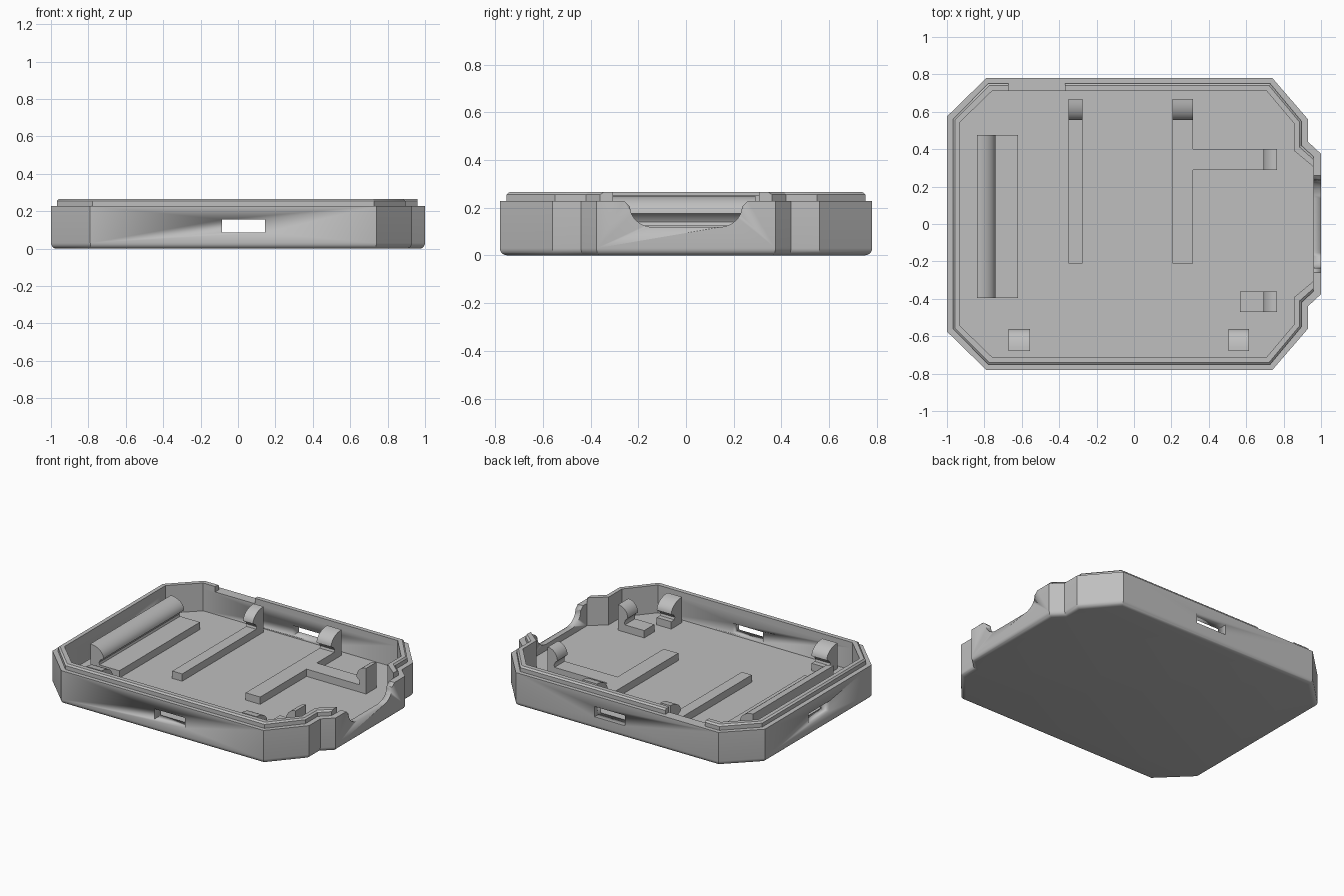
import bpy, bmesh, math
from mathutils import Vector

if "Cube" in bpy.data.objects:
    bpy.data.objects.remove(bpy.data.objects["Cube"])

grey = bpy.data.materials.new("light_grey_plastic")
grey.diffuse_color = (0.52, 0.52, 0.52, 1)
grey.use_nodes = True
grey.node_tree.nodes["Principled BSDF"].inputs["Base Color"].default_value = grey.diffuse_color

FLOOR, RIM, LIP, LOW, HEAD = 0.075, 0.228, 0.265, 0.125, 0.25

# Half outlines from the right side round to the left; the other half is mirrored in y
OUTER = [(1, .375), (.93, .44), (.93, .56), (.74, .78), (-.79, .78), (-1, .575)]
LIP_OUT = [(.96, .36), (.895, .42), (.895, .55), (.727, .752), (-.778, .752), (-.968, .56)]
INNER = [(.96, .305), (.858, .39), (.858, .535), (.71, .71), (-.76, .71), (-.93, .545)]


def mirrored(half):
    return half + [(x, -y) for x, y in reversed(half)]


def finish(name, bm, angle=30):
    bmesh.ops.recalc_face_normals(bm, faces=bm.faces)
    me = bpy.data.meshes.new(name)
    bm.to_mesh(me)
    bm.free()
    me.materials.append(grey)
    ob = bpy.data.objects.new(name, me)
    bpy.context.collection.objects.link(ob)
    bpy.ops.object.select_all(action='DESELECT')
    ob.select_set(True)
    bpy.context.view_layer.objects.active = ob
    bpy.ops.object.shade_smooth_by_angle(angle=math.radians(angle))
    return ob


def skin(name, rings, closed_u, cap=True):
    """Skin a list of 3D rings; closed_u joins the last ring to the first."""
    bm = bmesh.new()
    vs = [[bm.verts.new(p) for p in r] for r in rings]
    n = len(rings[0])
    pairs = list(zip(vs, vs[1:])) + ([(vs[-1], vs[0])] if closed_u else [])
    for a, b in pairs:
        for i in range(n):
            j = (i + 1) % n
            bm.faces.new((a[i], a[j], b[j], b[i]))
    if cap:
        bm.faces.new(vs[0])
        bm.faces.new(vs[-1])
    return finish(name, bm)


def inset(points, d):
    """Offset a counter-clockwise outline inwards by d."""
    out = []
    for i, p in enumerate(points):
        p = Vector(p)
        e1 = (p - Vector(points[i - 1])).normalized()
        e2 = (Vector(points[(i + 1) % len(points)]) - p).normalized()
        n1, n2 = Vector((-e1.y, e1.x)), Vector((-e2.y, e2.x))
        q = p + (n1 + n2) * (d / (1 + n1.dot(n2)))
        out.append((q.x, q.y))
    return out


def prism(name, profile, to_world, a, b):
    """Extrude a 2D profile between a and b; to_world maps (u, w, t) to 3D."""
    return skin(name, [[to_world(u, w, t) for u, w in profile] for t in (a, b)], False)


def box(name, x0, x1, y0, y1, z0, z1):
    return prism(name, [(x0, y0), (x1, y0), (x1, y1), (x0, y1)],
                 lambda u, w, t: (u, w, t), z0, z1)


# Tray: rounded lower edge, outer wall, rim, inner wall and floor
outer = mirrored(OUTER)
R = 0.03
rings = []
for k in range(6):
    a = math.radians(18 * k)
    rings.append([(x, y, R * (1 - math.sin(a))) for x, y in inset(outer, R * (1 - math.cos(a)))][:])
rings = [[(x, y, R * (1 - math.cos(math.radians(18 * k))))
          for x, y in inset(outer, R * (1 - math.sin(math.radians(18 * k))))] for k in range(6)]
rings.append([(x, y, RIM) for x, y in outer])
rings.append([(x, y, RIM) for x, y in mirrored(INNER)])
rings.append([(x, y, FLOOR) for x, y in mirrored(INNER)])
tray = skin("tray", rings, False)

# Cutters: port slots in front, back and left walls, and the scoop in the right wall
scoop = [(.26, .3), (.26, .228), (.235, .205)]
for k in range(1, 9):
    a = math.radians(11.25 * k)
    scoop.append((.135 + .1 * math.cos(a), .205 - .087 * math.sin(a)))
scoop = scoop + [(-y, z) for y, z in reversed(scoop)]
cutters = [
    box("front_back_slot_cutter", -.085, .145, -1, 1, .085, .155),
    box("left_slot_cutter", -1.2, -.9, -.12, .105, .085, .155),
    prism("scoop_cutter", scoop, lambda u, w, t: (t, u, w), .9, 1.1),
]
for c in cutters:
    m = tray.modifiers.new(c.name, 'BOOLEAN')
    m.operation, m.solver, m.object = 'DIFFERENCE', 'EXACT', c
bpy.context.view_layer.update()
cut_mesh = bpy.data.meshes.new_from_object(tray.evaluated_get(bpy.context.evaluated_depsgraph_get()))
tray.modifiers.clear()
tray.data = cut_mesh
for c in cutters:
    bpy.data.objects.remove(c)


# Raised lip with a bevelled outer edge, open at the scoop and at a gap in the back
def lip(name, out_path, in_path):
    sections = []
    for (ox, oy), (ix, iy) in zip(out_path, in_path):
        cx, cy = ox + (ix - ox) * .28, oy + (iy - oy) * .28
        sections.append([(ox, oy, RIM - .005), (ox, oy, LIP - .01), (cx, cy, LIP),
                         (ix, iy, LIP), (ix, iy, RIM - .005)])
    skin(name, sections, False)


lip("lip_right_back", LIP_OUT[:4] + [(-.37, .752)], INNER[:4] + [(-.37, .71)])
lip("lip_left_front", [(-.67, .752)] + mirrored(LIP_OUT)[4:],
    [(-.67, .71)] + mirrored(INNER)[4:])


# Clips: a post whose rounded head faces direction d, undercut above its foot
def clip(name, axis, back, front, a, b):
    d = front - back
    prof = [(back, FLOOR - .01), (back, HEAD)]
    for k in range(1, 9):
        t = math.radians(90 * k / 8)
        prof.append((back + d * math.sin(t), HEAD - .075 + .075 * math.cos(t)))
    for f, z in ((.75, .158), (.66, .14), (.7, LOW), (1, LOW), (1, FLOOR - .01)):
        prof.append((back + d * f, z))
    f = (lambda u, w, t: (u, t, w)) if axis == 'x' else (lambda u, w, t: (t, u, w))
    prism(name, prof, f, a, b)


clip("left_long_clip", 'x', -.84, -.74, -.395, .475)
clip("back_narrow_clip", 'y', .668, .555, -.35, -.275)
clip("back_wide_clip", 'y', .668, .555, .205, .315)
clip("right_back_clip", 'x', .765, .692, .29, .40)
clip("right_front_clip", 'x', .765, .692, -.47, -.36)
clip("front_left_clip", 'y', -.678, -.562, -.67, -.555)
clip("front_right_clip", 'y', -.678, -.562, .505, .615)

# Low support bars on the floor
for name, x0, x1, y0, y1 in [
        ("left_support_bar", -.74, -.62, -.395, .475),
        ("narrow_support_bar", -.35, -.275, -.21, .555),
        ("wide_support_bar", .205, .315, -.21, .555),
        ("cross_support_bar", .315, .692, .29, .40),
        ("right_front_foot", .568, .692, -.47, -.36)]:
    box(name, x0, x1, y0, y1, FLOOR - .01, LOW)
